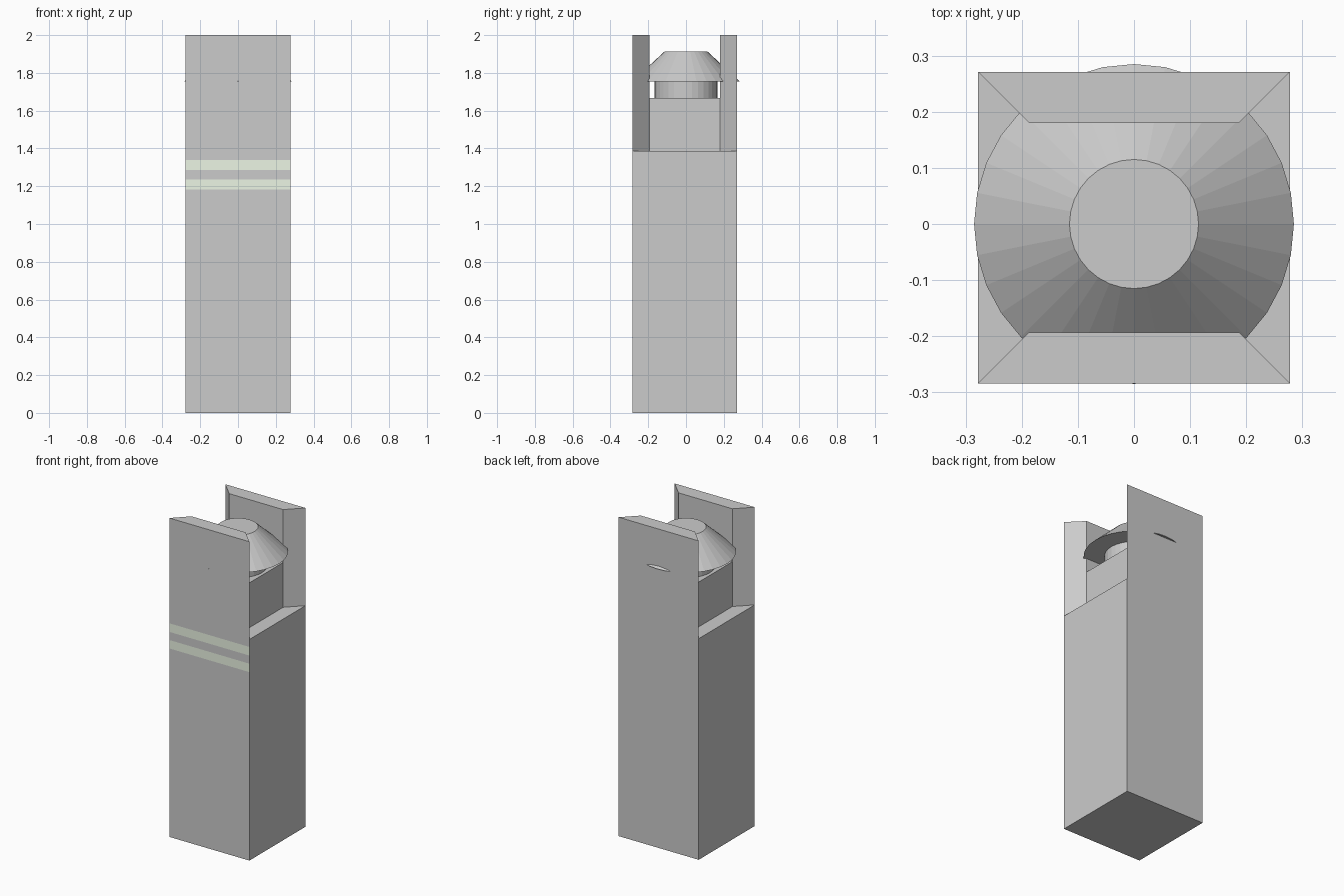
import bpy, bmesh
from mathutils import Matrix

if "Cube" in bpy.data.objects:
    bpy.data.objects.remove(bpy.data.objects["Cube"])

HALF, Y0, Y1 = 0.278, -0.284, 0.271      # post footprint
RIM_Z, BLOCK_Z, TOP_Z = 1.387, 1.668, 2.0
RIM = 0.091                              # wall thickness of the mitred rim


def finish(bm, name, mats=()):
    mesh = bpy.data.meshes.new(name)
    bm.to_mesh(mesh)
    bm.free()
    for m in mats:
        mesh.materials.append(m)
    obj = bpy.data.objects.new(name, mesh)
    bpy.context.collection.objects.link(obj)
    return obj


def raise_face(bm, face, z):
    res = bmesh.ops.extrude_face_region(bm, geom=[face])["geom"]
    if face.is_valid:
        bmesh.ops.delete(bm, geom=[face], context="FACES_ONLY")
    for g in res:
        if isinstance(g, bmesh.types.BMVert):
            g.co.z = z


def frustum(name, r0, r1, z0, z1):
    bm = bmesh.new()
    bmesh.ops.create_cone(bm, cap_ends=True, segments=32, radius1=r0, radius2=r1,
                          depth=z1 - z0,
                          matrix=Matrix.Translation((0, 0, (z0 + z1) / 2)))
    return finish(bm, name)


# Post: box with inset top; front and back walls and the core are raised
bm = bmesh.new()
bmesh.ops.create_cube(bm, size=1, matrix=Matrix.Translation((0, (Y0 + Y1) / 2, RIM_Z / 2))
                      @ Matrix.Diagonal((2 * HALF, Y1 - Y0, RIM_Z, 1)))
bm.normal_update()
core = max(bm.faces, key=lambda f: f.normal.z)
ring = bmesh.ops.inset_region(bm, faces=[core], thickness=RIM, use_even_offset=True)["faces"]
ring = sorted(ring, key=lambda f: f.calc_center_median().y)
raise_face(bm, ring[0], TOP_Z)
raise_face(bm, ring[-1], TOP_Z)
raise_face(bm, core, BLOCK_Z)

# Two pale reflective bands cut into the front face
bands = ((1.182, 1.235), (1.286, 1.34))
for z in (z for band in bands for z in band):
    bmesh.ops.bisect_plane(bm, geom=bm.verts[:] + bm.edges[:] + bm.faces[:],
                           plane_co=(0, 0, z), plane_no=(0, 0, 1))
bm.normal_update()
for f in bm.faces:
    c = f.calc_center_median()
    if f.normal.y < -0.9 and c.y < Y0 + 0.001 and any(a < c.z < b for a, b in bands):
        f.material_index = 1

grey = bpy.data.materials.new("post_grey")
grey.diffuse_color = (0.8, 0.8, 0.8, 1)
grey.use_nodes = True
grey.node_tree.nodes["Principled BSDF"].inputs["Base Color"].default_value = grey.diffuse_color
pale = bpy.data.materials.new("pale_green")
pale.diffuse_color = (0.84, 0.92, 0.78, 1)
pale.use_nodes = True
pale.node_tree.nodes["Principled BSDF"].inputs["Base Color"].default_value = pale.diffuse_color
finish(bm, "post", (grey, pale))

# Lamp neck and conical cap
frustum("lamp_neck", 0.167, 0.167, BLOCK_Z, 1.755)
frustum("lamp_cap", 0.285, 0.115, 1.755, 1.912)
